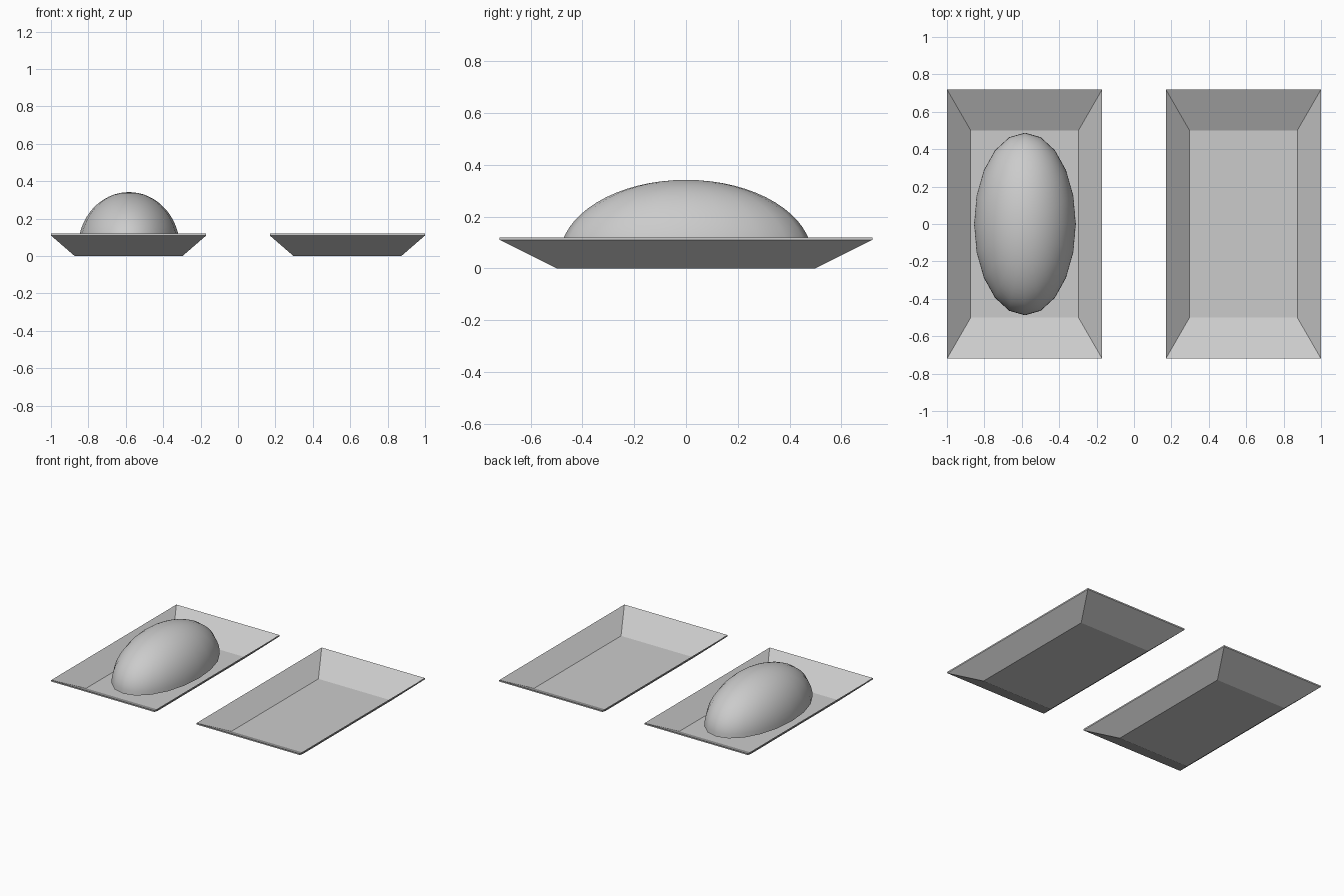
import bpy, bmesh, math

if "Cube" in bpy.data.objects:
    bpy.data.objects.remove(bpy.data.objects["Cube"])

CX = 0.585
RIM = (0.415, 0.72)
BASE = (0.288, 0.50)
H, T = 0.12, 0.01


def finish(bm, name):
    bmesh.ops.recalc_face_normals(bm, faces=bm.faces)
    me = bpy.data.meshes.new(name)
    bm.to_mesh(me)
    bm.free()
    ob = bpy.data.objects.new(name, me)
    bpy.context.collection.objects.link(ob)
    return ob


def tray(name, cx):
    # Closed thin shell: outside base, outside rim, inside rim, inside floor
    bm = bmesh.new()
    levels = [(BASE, 0), (RIM, H - T), (RIM, H), (BASE, T)]
    rings = [[bm.verts.new((cx + sx * w, sy * d, z))
              for sx, sy in ((-1, -1), (1, -1), (1, 1), (-1, 1))]
             for (w, d), z in levels]
    for a, b in zip(rings, rings[1:]):
        for i in range(4):
            j = (i + 1) % 4
            bm.faces.new((a[i], a[j], b[j], b[i]))
    bm.faces.new(rings[0])
    bm.faces.new(rings[-1])
    return finish(bm, name)


tray("left_tray", -CX)
tray("right_tray", CX)

# Oval loaf: upper half of a stretched sphere with a flat underside
bm = bmesh.new()
bmesh.ops.create_uvsphere(bm, u_segments=20, v_segments=32, radius=1)
bmesh.ops.bisect_plane(bm, geom=bm.verts[:] + bm.edges[:] + bm.faces[:],
                       plane_co=(0, 0, 0), plane_no=(0, 0, -1), clear_outer=True)
bmesh.ops.holes_fill(bm, edges=[e for e in bm.edges if e.is_boundary], sides=0)
for v in bm.verts:
    v.co = (v.co.x * 0.272 - CX + 0.002, v.co.y * 0.488, v.co.z * 0.298 + 0.044)
loaf = finish(bm, "loaf")
bpy.context.view_layer.objects.active = loaf
loaf.select_set(True)
bpy.ops.object.shade_smooth_by_angle(angle=math.radians(40))
